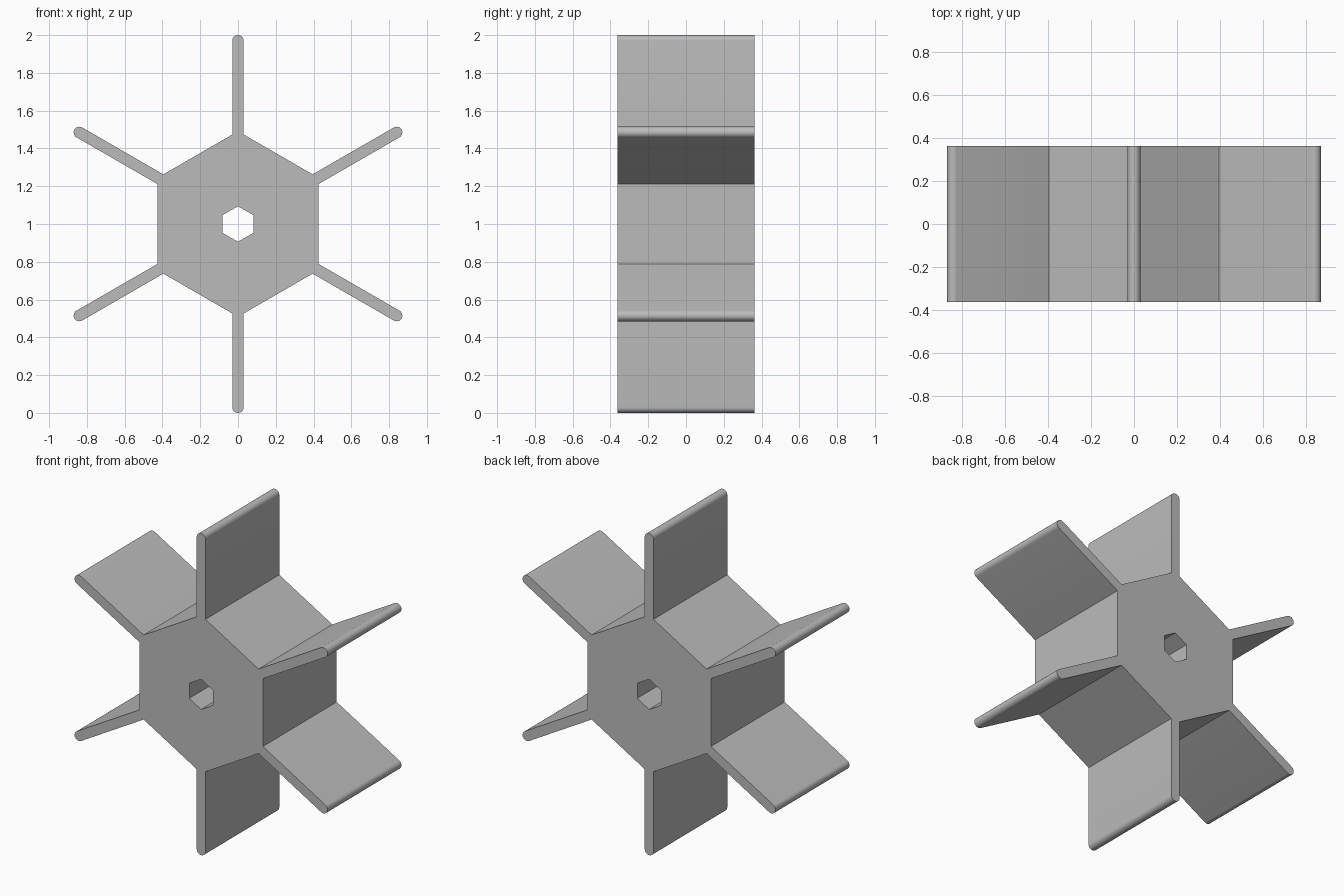
import bpy, bmesh
from math import pi, sin, cos, sqrt
from mathutils import Vector

cube = bpy.data.objects.get("Cube")
if cube:
    bpy.data.objects.remove(cube, do_unlink=True)

DEPTH = 0.725        # length along the axle
HALF = 0.03          # half blade thickness
TIP = 1.0            # blade tip radius
HUB = 0.491          # hub corner radius
BORE = 0.094         # bore corner radius
ARC = 16             # segments in each rounded tip
ROOT = HUB - HALF / sqrt(3)   # where a blade side meets the hub flat

grey = bpy.data.materials.new("grey")
grey.use_nodes = True
colour = (0.5, 0.5, 0.5, 1)
grey.diffuse_color = colour
grey.node_tree.nodes["Principled BSDF"].inputs["Base Color"].default_value = colour

bm = bmesh.new()


def point(k, across, out):
    """Vertex on the front plane in the frame of blade k."""
    a = k * pi / 3
    return bm.verts.new((across * cos(a) + out * sin(a), -DEPTH / 2,
                         1 - across * sin(a) + out * cos(a)))


# Front profile: bore corner, blade root and rounded tip for each sector
bore = [point(k, 0, BORE) for k in range(6)]
left = [point(k, -HALF, ROOT) for k in range(6)]
right = [point(k, HALF, ROOT) for k in range(6)]
for k in range(6):
    n = (k + 1) % 6
    tip = [point(k, -HALF * cos(pi * i / ARC), TIP - HALF + HALF * sin(pi * i / ARC))
           for i in range(ARC + 1)]
    bm.faces.new([left[k], *tip, right[k]])            # blade
    bm.faces.new([bore[k], left[k], right[k]])         # hub corner
    bm.faces.new([bore[k], right[k], left[n], bore[n]])  # hub flat

# Extrude the profile along the axle
front = bm.faces[:]
ext = bmesh.ops.extrude_face_region(bm, geom=front, use_keep_orig=True)
moved = [v for v in ext["geom"] if isinstance(v, bmesh.types.BMVert)]
bmesh.ops.translate(bm, verts=moved, vec=Vector((0, DEPTH, 0)))
bmesh.ops.recalc_face_normals(bm, faces=bm.faces)

mesh = bpy.data.meshes.new("paddle_wheel")
bm.to_mesh(mesh)
bm.free()
mesh.materials.append(grey)
wheel = bpy.data.objects.new("paddle_wheel", mesh)
bpy.context.collection.objects.link(wheel)

# Smooth rounded tips, crisp edges elsewhere
bpy.ops.object.select_all(action="DESELECT")
wheel.select_set(True)
bpy.context.view_layer.objects.active = wheel
bpy.ops.object.shade_smooth_by_angle(angle=pi / 6)
